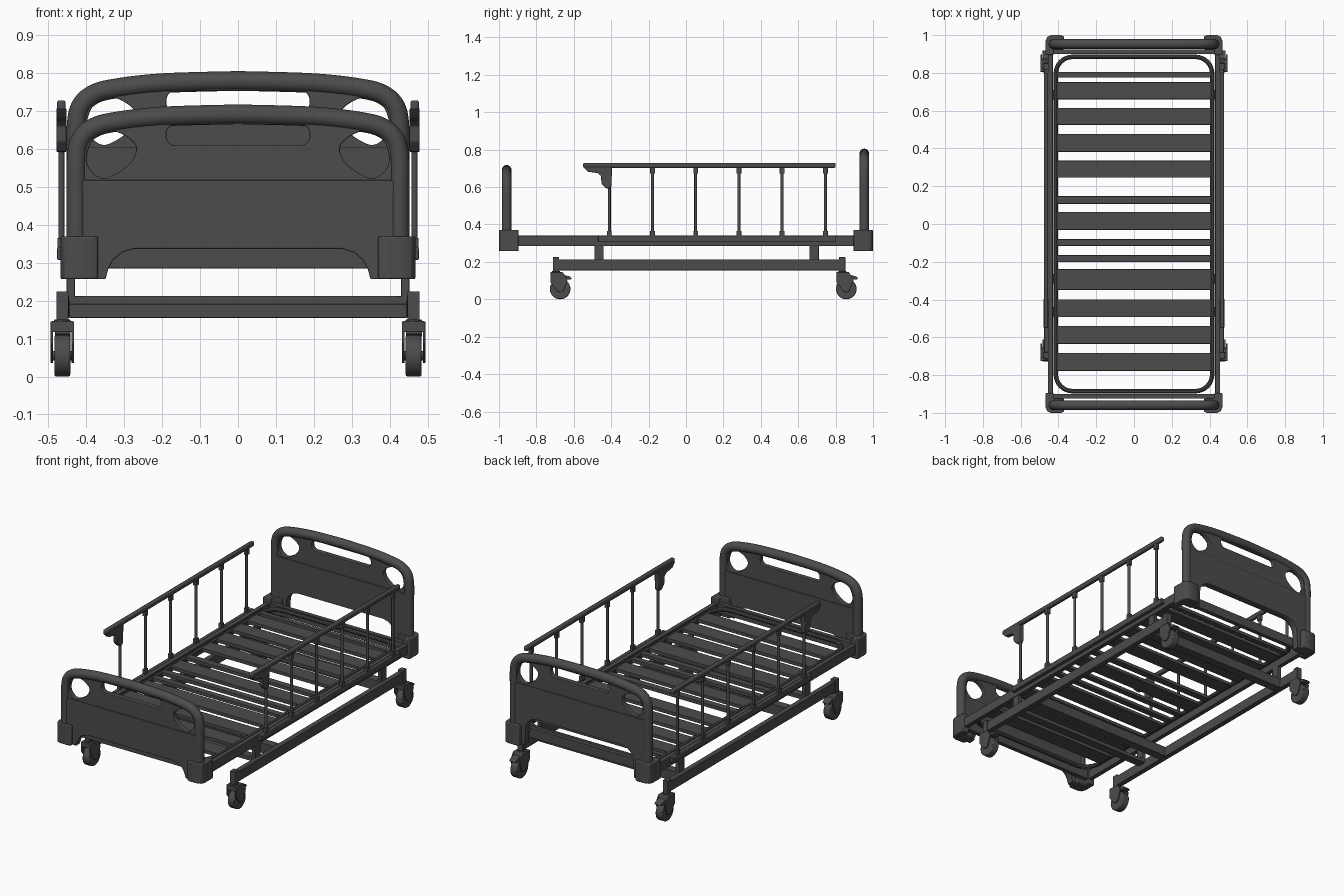
import bpy, bmesh, math
from mathutils import Vector

if "Cube" in bpy.data.objects:
    bpy.data.objects.remove(bpy.data.objects["Cube"])

dark = bpy.data.materials.new("dark_grey")
dark.diffuse_color = (.072, .072, .072, 1)
dark.use_nodes = True
dark.node_tree.nodes["Principled BSDF"].inputs["Base Color"].default_value = dark.diffuse_color


def finish(ob, bevel=0.0):
    """Optional rounded edges, then smooth shading with sharp corners kept."""
    if bevel:
        m = ob.modifiers.new("bevel", 'BEVEL')
        m.width, m.segments, m.limit_method = bevel, 2, 'ANGLE'
    bpy.ops.object.select_all(action='DESELECT')
    ob.select_set(True)
    bpy.context.view_layer.objects.active = ob
    if ob.type == 'CURVE':
        bpy.ops.object.convert(target='MESH')
    ob = bpy.context.view_layer.objects.active
    ob.data.materials.clear()
    ob.data.materials.append(dark)
    bpy.ops.object.shade_smooth_by_angle(angle=math.radians(35))
    return ob


def prism(name, pts, a, b, axis='X', bevel=0.0):
    """Extrude a polygon from a to b along X (pts = y,z) or Z (pts = x,y)."""
    bm = bmesh.new()
    co = (lambda p, t: (t, p[0], p[1])) if axis == 'X' else (lambda p, t: (p[0], p[1], t))
    f = bm.faces.new([bm.verts.new(co(p, a)) for p in pts])
    r = bmesh.ops.extrude_face_region(bm, geom=[f])
    d = Vector((b - a, 0, 0)) if axis == 'X' else Vector((0, 0, b - a))
    bmesh.ops.translate(bm, vec=d, verts=[g for g in r['geom'] if isinstance(g, bmesh.types.BMVert)])
    bmesh.ops.recalc_face_normals(bm, faces=bm.faces)
    me = bpy.data.meshes.new(name)
    bm.to_mesh(me)
    bm.free()
    ob = bpy.data.objects.new(name, me)
    bpy.context.collection.objects.link(ob)
    return finish(ob, bevel)


def box(name, x, y, z, bevel=0.002):
    x, y = sorted(x), sorted(y)
    return prism(name, [(x[0], y[0]), (x[1], y[0]), (x[1], y[1]), (x[0], y[1])], z[0], z[1], 'Z', bevel)


def cyl(name, r, depth, loc, axis='Z', verts=32, bevel=0.0):
    bpy.ops.mesh.primitive_cylinder_add(radius=r, depth=depth, location=loc, vertices=verts,
                                        rotation=(0, math.pi / 2 if axis == 'X' else 0, 0))
    ob = bpy.context.object
    ob.name = name
    return finish(ob, bevel)


def spline(pts, closed=False, n=6):
    """Catmull-Rom curve through the points."""
    P = [Vector(p) for p in pts]
    N, out = len(P), []
    get = (lambda i: P[i % N]) if closed else (lambda i: P[max(0, min(N - 1, i))])
    for i in range(N if closed else N - 1):
        p0, p1, p2, p3 = (get(i + k) for k in (-1, 0, 1, 2))
        for j in range(n):
            t = j / n
            out.append(0.5 * (2 * p1 + (p2 - p0) * t + (2 * p0 - 5 * p1 + 4 * p2 - p3) * t * t
                              + (3 * p1 - p0 - 3 * p2 + p3) * t ** 3))
    return out if closed else out + [P[-1]]


def round_rect(cx, cy, hx, hy, r, n=8):
    out = []
    for k, (sx, sy) in enumerate(((1, 1), (-1, 1), (-1, -1), (1, -1))):
        for j in range(n + 1):
            a = (k + j / n) * math.pi / 2
            out.append((cx + sx * (hx - r) + r * math.cos(a), cy + sy * (hy - r) + r * math.sin(a)))
    return out


def curve(name, loops, dims, cyclic, **kw):
    cu = bpy.data.curves.new(name, 'CURVE')
    cu.dimensions = dims
    for pts in loops:
        s = cu.splines.new('POLY')
        s.points.add(len(pts) - 1)
        for q, p in zip(s.points, pts):
            q.co = (p[0], p[1], p[2] if len(p) > 2 else 0, 1)
        s.use_cyclic_u = cyclic
    for k, v in kw.items():
        setattr(cu, k, v)
    ob = bpy.data.objects.new(name, cu)
    bpy.context.collection.objects.link(ob)
    return ob


def plate(name, loops, y, half):
    """Flat x-z plate with holes, standing at depth y."""
    ob = curve(name, loops, '2D', True, fill_mode='BOTH', extrude=half - 0.003,
               bevel_depth=0.003, bevel_resolution=1)
    ob.rotation_euler.x = math.pi / 2
    ob.location.y = y
    return finish(ob)


def flip(pts):
    return [(-p[0], p[1]) for p in pts]


# Head and foot boards: same moulding, the head one raised by "up"
def board(name, s, y, up):
    half = spline([(.426, .36), (.426, .48 + up), (.426, .57 + up), (.416, .622 + up), (.385, .654 + up),
                   (.33, .671 + up), (.2, .686 + up), (0, .692 + up)])
    arch = [(p.x, p.y) for p in half] + flip(half[-2::-1])
    finish(curve(name + "_tube_rim", [[(p[0], y, p[1]) for p in arch]], '3D', False,
                 bevel_depth=.026, bevel_resolution=5, use_fill_caps=True))
    foot = [(.426, .26), (.352, .26), (.345, .285 + up), (.332, .309 + up), (.308, .33 + up), (.275, .34 + up)]
    under = flip(foot) + foot[::-1]
    eye = spline([(.402, .575 + up), (.382, .63 + up), (.325, .65 + up), (.268, .612 + up),
                  (.282, .562 + up), (.345, .521 + up), (.385, .536 + up)], True)
    eye = [(p.x, p.y) for p in eye]
    slot = round_rect(0, .638 + up, .192, .031, .028)
    plate(name + "_panel", [under + arch, eye, flip(eye), slot], y, .014)
    low = [(.415, .515 + up), (-.415, .515 + up)]
    plate(name + "_thick_lower_panel", [under + low], y, .02)
    # Moulded corner brackets wrapping the frame ends
    for sx in (1, -1):
        L = [(.37, .925), (.37, .992), (.385, 1), (.44, 1), (.46, .99), (.468, .968),
             (.468, .895), (.425, .895), (.425, .925)]
        prism(name + "_corner_bracket", [(sx * a, s * b) for a, b in L], .257, .37, 'Z', .004)


board("headboard", 1, .953, .088)
board("footboard", -1, -.959, 0)

# Mattress frame
for s in (1, -1):
    box("frame_side_rail", (s * .43, s * .456), (-.95, .95), (.285, .34))
    box("frame_end_rail", (-.43, .43), (s * .9, s * .925), (.285, .34))
loop = curve("mattress_loop", [[(*p, .33) for p in round_rect(0, 0, .414, .885, .09)]], '3D', True,
             bevel_depth=.012, bevel_resolution=3)
finish(loop)
slats = [(.79, .03), (.706, .09), (.57, .09), (.43, .095), (.29, .09), (.127, .04), (.016, .095),
         (-.098, .036), (-.183, .036), (-.294, .11), (-.446, .095), (-.587, .095), (-.73, .095)]
for y, w in slats:
    box("slat", (-.408, .408), (y - w / 2, y + w / 2), (.319, .339))

# Base frame
for y, z in ((-.465, .19), (-.29, .155), (.685, .155)):
    box("base_crossbar", (-.446, .446), (y - .025, y + .025), (z, .213))
for y in (-.465, .685):
    for s in (1, -1):
        box("lift_post", (s * .43, s * .452), (y - .025, y + .025), (.2, .29))


# Casters
def caster(s, y):
    x = s * .4635
    box("caster_post", (x - .016, x + .016), (y - .017, y + .017), (.145, .225))
    yw = y + .022
    cyl("caster_stem", .022, .02, (x, y, .14), bevel=.002)
    cyl("caster_wheel", .055, .042, (x, yw, .055), 'X', 40, .005)
    cyl("caster_axle", .012, .062, (x, yw, .055), 'X', 16)
    arm = [(y - .03, .145), (y + .035, .145), (yw + .04, .105), (yw + .018, .045),
           (yw, .036), (yw - .018, .045), (y - .03, .09)]
    for e in (-.0275, .0275):
        prism("caster_fork_arm", arm, x + e - .0035, x + e + .0035, 'X', .001)
    prism("caster_fork_top", [(y - .03, .117), (y - .03, .146), (y + .035, .146), (y + .045, .117)],
          x - .03, x + .03, 'X', .003)
    prism("caster_brake_pedal", [(y + .035, .132), (y + .075, .122), (y + .085, .11), (y + .075, .105),
                                 (y + .035, .112)], x - .02, x + .022, 'X', .002)


for s in (1, -1):
    box("base_side_rail", (s * .446, s * .476), (-.7, .84), (.155, .213))
    for y in (-.695, .835):
        caster(s, y)

# Folding side guards
for s in (1, -1):
    x = s * .466
    box("guard_top_rail", (x - .0115, x + .0115), (-.55, .8), (.703, .729), .006)
    box("guard_bottom_rail", (x - .011, x + .011), (-.47, .8), (.308, .34), .003)
    for i in range(6):
        y = -.41 + i * .231
        cyl("guard_post", .008, .37, (x, y, .52), verts=16)
        box("guard_post_top_cap", (x - .01, x + .01), (y - .013, y + .013), (.672, .706))
        box("guard_post_bottom_cap", (x - .01, x + .01), (y - .013, y + .013), (.336, .366))
    lever = [(-.55, .708), (-.525, .682), (-.47, .674), (-.455, .66), (-.452, .62), (-.43, .594),
             (-.408, .592), (-.398, .605), (-.396, .708)]
    prism("guard_release_handle", lever, x - .013, x + .013, 'X', .003)
